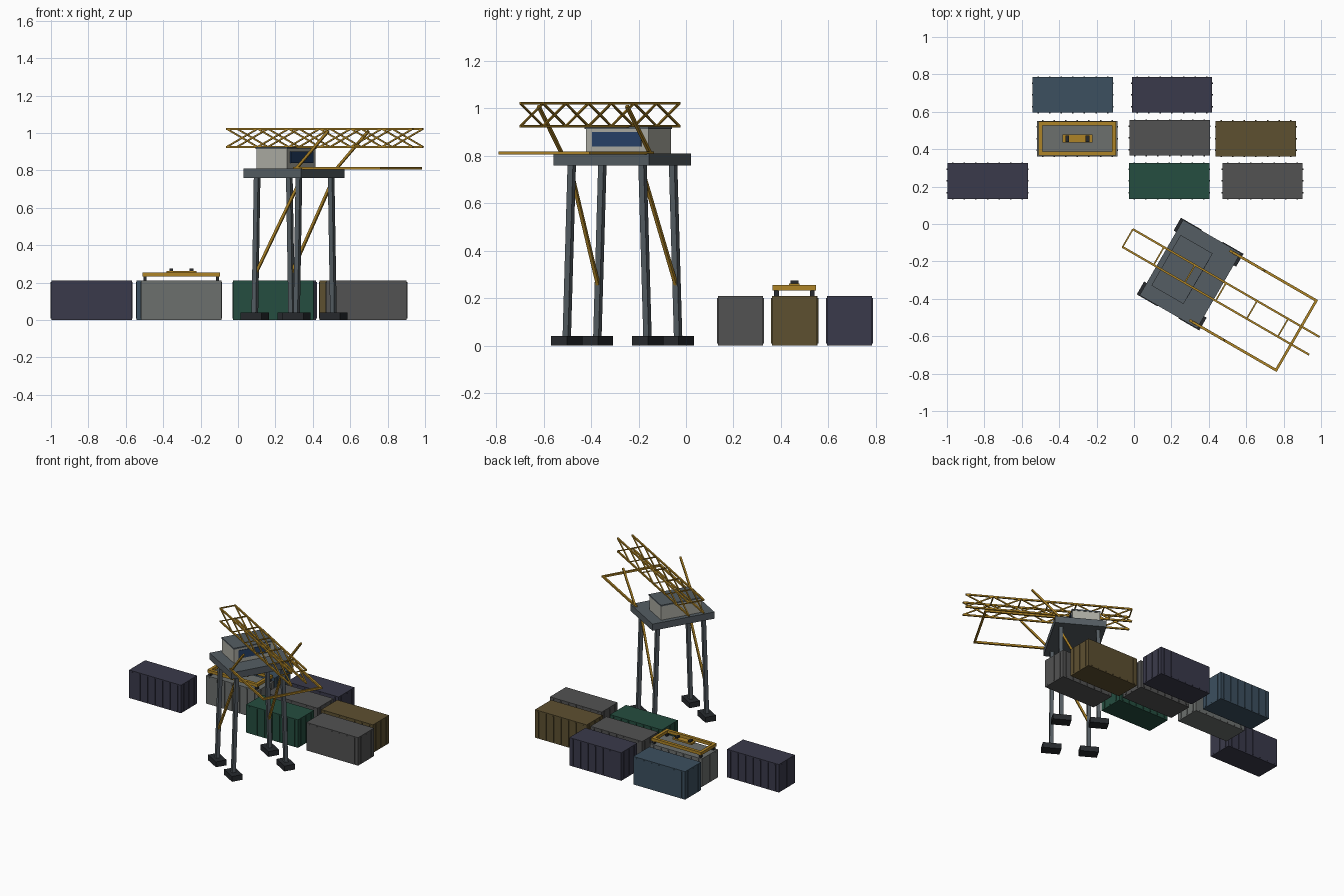
import bpy, bmesh, math
from mathutils import Matrix, Vector

if "Cube" in bpy.data.objects:
    bpy.data.objects.remove(bpy.data.objects["Cube"])

COLOURS = {
    "gold": (0.42, 0.23, 0.02), "steel": (0.09, 0.11, 0.125), "dark": (0.02, 0.023, 0.027),
    "cab": (0.42, 0.42, 0.37), "glass": (0.02, 0.055, 0.14), "navy": (0.042, 0.042, 0.07),
    "blue": (0.045, 0.08, 0.115), "green": (0.018, 0.075, 0.05), "grey": (0.085, 0.085, 0.085),
    "brown": (0.11, 0.08, 0.03), "pale": (0.15, 0.16, 0.155),
}
MATS = {}
for key, rgb in COLOURS.items():
    MATS[key] = bpy.data.materials.new(key + "_paint")
    MATS[key].diffuse_color = (*rgb, 1)

# Crane frame: u runs along the boom, v across it
CRANE = Matrix.Translation((0.30, -0.268, 0)) @ Matrix.Rotation(math.radians(-30), 4, 'Z')


def box(bm, c, s):
    bmesh.ops.create_cube(bm, size=1, matrix=Matrix.Translation(c) @ Matrix.Diagonal((*s, 1)))


def bar(bm, a, b, t):
    a, b = Vector(a), Vector(b)
    d = b - a
    # square section, kept upright
    z = d.normalized()
    x = z.cross(Vector((0, 0, 1)))
    x = x.normalized() if x.length > 0.2 else Vector((1, 0, 0))
    x = (x - z * x.dot(z)).normalized()
    rot = Matrix((x, z.cross(x), z)).transposed().to_4x4()
    bmesh.ops.create_cube(bm, size=1, matrix=Matrix.Translation((a + b) / 2) @ rot
                          @ Matrix.Diagonal((t, t, d.length, 1)))


def part(name, colour, boxes=(), bars=(), matrix=Matrix()):
    bm = bmesh.new()
    for c, s in boxes:
        box(bm, c, s)
    for a, b, t in bars:
        bar(bm, a, b, t)
    me = bpy.data.meshes.new(name)
    bm.to_mesh(me)
    bm.free()
    me.materials.append(MATS[colour])
    ob = bpy.data.objects.new(name, me)
    ob.matrix_world = matrix
    bpy.context.collection.objects.link(ob)
    return ob


# Ribbed cargo containers
L, W, H = 0.43, 0.19, 0.21


def container(name, colour, x, y):
    boxes = [((x, y, H / 2), (L, W, H))]
    for i in range(-3, 4):
        boxes.append(((x + i * 0.062, y, H / 2), (0.008, W + 0.008, H * 0.92)))
    for i in (-1, 0, 1):
        boxes.append(((x, y + i * 0.062, H / 2), (L + 0.007, 0.008, H * 0.92)))
    part(name, colour, boxes)


for i, (c, x, y) in enumerate([
        ("blue", -0.327, 0.69), ("navy", 0.203, 0.69), ("pale", -0.303, 0.457),
        ("grey", 0.19, 0.46), ("brown", 0.652, 0.457), ("navy", -0.783, 0.23),
        ("green", 0.188, 0.23), ("grey", 0.687, 0.23)]):
    container(f"container_{i + 1}", c, x, y)

# Lifting spreader resting on the pale container
SP = Matrix.Translation((-0.303, 0.457, 0))
frame = []
for s in (-1, 1):
    frame.append(((0, s * 0.081, 0.244), (0.415, 0.022, 0.022)))
    frame.append(((s * 0.196, 0, 0.244), (0.022, 0.15, 0.022)))
part("spreader_frame", "gold", frame, matrix=SP)
part("spreader_corner_locks", "dark",
     [((sx * 0.193, sy * 0.075, 0.222), (0.016, 0.02, 0.024)) for sx in (-1, 1) for sy in (-1, 1)],
     matrix=SP)
part("spreader_headblock", "gold",
     [((0, 0, 0.256), (0.16, 0.045, 0.012))], matrix=SP)
part("spreader_sheaves", "dark",
     [((s * 0.054, 0, 0.267), (0.02, 0.035, 0.014)) for s in (-1, 1)], matrix=SP)

# Crane legs, feet and diagonal braces
FU, FV, TV = 0.129, 0.197, 0.172
legs, feet, braces = [], [], []
for sv in (-1, 1):
    for su in (-1, 1):
        legs.append(((su * FU, sv * FV, 0.02), (su * FU, sv * TV, 0.77), 0.026))
        feet.append(((su * FU, sv * FV, 0.02), (0.128, 0.079, 0.04)))
    braces.append(((FU, sv * 0.174, 0.73), (-FU, sv * 0.19, 0.245), 0.014))
part("crane_legs", "steel", bars=legs, matrix=CRANE)
part("crane_feet", "dark", feet, matrix=CRANE)
part("leg_braces", "gold", bars=braces, matrix=CRANE)

# Platform and machinery cabin
part("platform", "steel", [((0, 0, 0.785), (0.355, 0.465, 0.05))], matrix=CRANE)
part("cabin_walls", "cab", [((-0.05, 0, 0.862), (0.19, 0.305, 0.106))], matrix=CRANE)
part("cabin_roof", "steel", [((-0.05, 0, 0.919), (0.198, 0.312, 0.01))], matrix=CRANE)
part("cabin_window", "glass", [((0.046, 0, 0.87), (0.008, 0.24, 0.06))], matrix=CRANE)

# Lattice boom: two side trusses joined by rungs
U0, BAY, N, BV, Z0, Z1 = -0.385, 1.15 / 6, 6, 0.055, 0.925, 1.022
chords, lattice = [], []
for v in (-BV, BV):
    for z in (Z0, Z1):
        chords.append(((U0, v, z), (U0 + N * BAY, v, z), 0.011))
    for i in range(N):
        a, b = U0 + i * BAY, U0 + (i + 1) * BAY
        lattice.append(((a, v, Z0), (b, v, Z1), 0.008))
        lattice.append(((a, v, Z1), (b, v, Z0), 0.008))
for i in range(N):
    u = U0 + i * BAY
    lattice.append(((u, -BV, Z1), (u, BV, Z1), 0.008))
part("boom_chords", "gold", bars=chords, matrix=CRANE)
part("boom_lattice", "gold", bars=lattice, matrix=CRANE)

# Lower outreach frame and its stays
rails = [((0.655, -0.222, 0.812), (0.655, 0.222, 0.812), 0.014)]
stays = []
for s in (-1, 1):
    rails.append(((0.12, s * 0.215, 0.812), (0.655, s * 0.215, 0.812), 0.014))
    stays.append(((0.14, s * 0.215, 0.812), (0.335, s * 0.215, 1.01), 0.013))
part("outreach_frame", "gold", bars=rails, matrix=CRANE)
part("outreach_stays", "gold", bars=stays, matrix=CRANE)

for m in bpy.data.materials:
    if m.users and not m.is_grease_pencil:
        m.use_nodes = True
        m.node_tree.nodes["Principled BSDF"].inputs["Base Color"].default_value = m.diffuse_color
